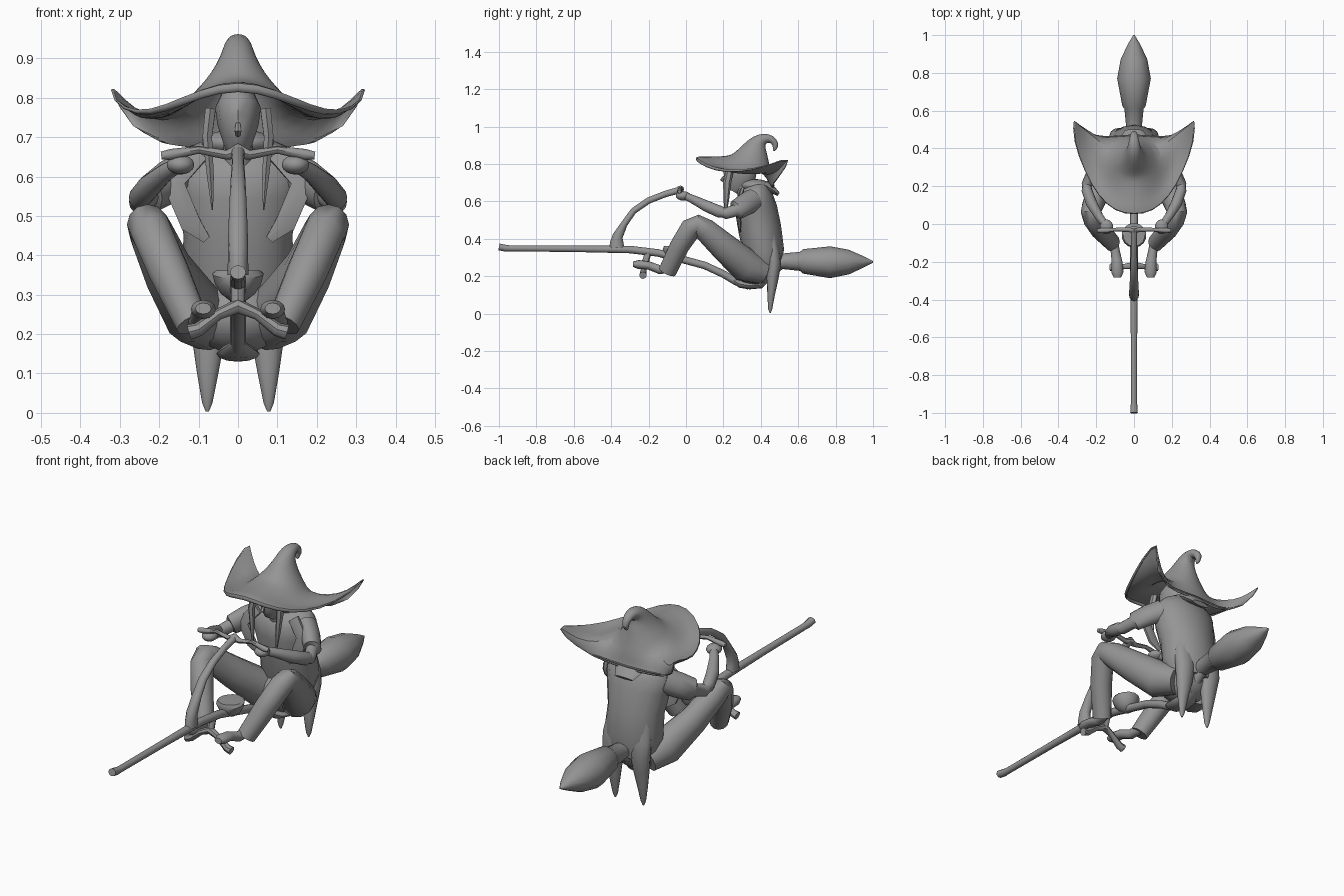
import bpy, bmesh, math
from mathutils import Vector

mat = bpy.data.materials.new("clay_grey")
mat.diffuse_color = (0.3, 0.3, 0.3, 1)
X, Z = Vector((1, 0, 0)), Vector((0, 0, 1))


def loft(rings):
    """Skin a list of equal-length point rings."""
    bm = bmesh.new()
    vs = [[bm.verts.new(p) for p in r] for r in rings]
    n = len(vs[0])
    for a, b in zip(vs, vs[1:]):
        for i in range(n):
            j = (i + 1) % n
            bm.faces.new((a[i], a[j], b[j], b[i]))
    return bm, vs


def finish(name, bm):
    bmesh.ops.recalc_face_normals(bm, faces=bm.faces)
    me = bpy.data.meshes.new(name)
    bm.to_mesh(me)
    bm.free()
    me.materials.append(mat)
    ob = bpy.data.objects.new(name, me)
    bpy.context.collection.objects.link(ob)
    return ob


def tube_rings(pts, ref, n, start=0.0):
    """Each point is x, y, z, radius across ref, radius along ref."""
    rings = []
    P = [Vector(p[:3]) for p in pts]
    for k, p in enumerate(pts):
        t = (P[min(k + 1, len(P) - 1)] - P[max(k - 1, 0)]).normalized()
        u = ref.cross(t).normalized()
        v = t.cross(u)
        ra, rb = p[3], p[-1]
        rings.append([P[k] + u * ra * math.cos(start + 2 * math.pi * i / n)
                      + v * rb * math.sin(start + 2 * math.pi * i / n) for i in range(n)])
    return rings


def tube(name, pts, ref=X, n=12):
    bm, vs = loft(tube_rings(pts, ref, n))
    bm.faces.new(vs[0])
    bm.faces.new(vs[-1])
    return finish(name, bm)


def blob(name, loc, size):
    bm = bmesh.new()
    bmesh.ops.create_uvsphere(bm, u_segments=14, v_segments=9, radius=1)
    for v in bm.verts:
        v.co = Vector(loc) + Vector([c * s for c, s in zip(v.co, size)])
    return finish(name, bm)


def pair(name, pts, ref=X, n=12):
    """Left and right copies of a tube."""
    for s, side in ((1, "right"), (-1, "left")):
        tube(f"{name}_{side}", [(s * p[0], *p[1:]) for p in pts], ref, n)


# Broom: bent handle, saddle and bristle head
tube("broom_handle", [(0, -1, .357, .018, .02), (0, -.965, .35, .018), (0, -.94, .349, .016),
                      (0, -.6, .347, .017), (0, -.3, .343, .02), (0, -.15, .325, .02),
                      (0, 0, .285, .02), (0, .1, .258, .02), (0, .2, .212, .02),
                      (0, .27, .17, .02), (0, .33, .15, .02), (0, .4, .16, .02),
                      (0, .45, .22, .025), (0, .52, .278, .03)])
tube("saddle", [(0, .255, .175, .012, .02), (0, .29, .158, .02, .045), (0, .34, .15, .02, .055),
                (0, .4, .155, .02, .05), (0, .43, .18, .015, .03)])
tube("broom_head", [(0, .49, .275, .035), (0, .53, .28, .043), (0, .61, .28, .051),
                    (0, .625, .28, .065, .062), (0, .77, .275, .085, .089),
                    (0, .87, .276, .066, .071), (0, .95, .277, .03, .034), (0, 1, .277, .004)])

# Steering stem, handlebar and foot rest
tube("steering_stem", [(0, -.37, .35, .04, .027), (0, -.37, .38, .036, .026),
                       (0, -.365, .415, .028, .026), (0, -.33, .48, .018, .024),
                       (0, -.28, .55, .017, .021), (0, -.2, .605, .017, .018),
                       (0, -.11, .64, .017, .015), (0, -.02, .665, .018, .018)])
tube("handlebar", [(-.195, -.035, .653, .01), (-.17, -.035, .656, .014),
                   (-.1, -.03, .668, .01), (-.03, -.03, .655, .012), (0, -.03, .665, .02),
                   (.03, -.03, .655, .012), (.1, -.03, .668, .01),
                   (.17, -.035, .656, .014), (.195, -.035, .653, .01)], Z, 8)
tube("foot_rest", [(-.125, -.23, .205, .02), (-.1, -.23, .212, .018), (-.05, -.225, .25, .014),
                   (0, -.22, .272, .02), (.05, -.225, .25, .014),
                   (.1, -.23, .212, .018), (.125, -.23, .205, .02)], Z, 8)
tube("foot_rest_bracket", [(0, -.2, .335, .018), (0, -.22, .265, .018)], X, 8)
tube("cup", [(0, -.045, .285, .02), (0, -.05, .305, .045), (0, -.055, .33, .06),
             (0, -.06, .352, .066), (0, -.06, .362, .058)], X, 14)

# Body
tube("torso", [(0, .42, .24, .085, .11), (0, .415, .33, .11, .145), (0, .395, .45, .115, .138),
               (0, .375, .56, .113, .16), (0, .365, .625, .1, .168),
               (0, .36, .665, .08, .135), (0, .34, .69, .05, .06)], X, 16)
blob("pelvis", (0, .37, .245), (.125, .115, .095))
tube("neck", [(0, .32, .62, .04), (0, .29, .71, .035)])
tube("head", [(0, .25, .655, .025, .018), (0, .265, .68, .065, .036), (0, .285, .73, .088, .052),
              (0, .295, .775, .085, .058), (0, .31, .815, .055, .04)])
tube("nose", [(0, .205, .735, .006), (0, .192, .715, .01), (0, .205, .705, .006)], X, 6)
pair("lapel", [(.1, .3, .66, .012, .03), (.165, .275, .585, .012, .035),
               (.12, .285, .48, .012, .03), (.08, .288, .44, .006, .012)], X, 6)
pair("coat_tail", [(.065, .455, .42, .03, .05), (.073, .466, .33, .037, .058),
                   (.077, .472, .27, .037, .052), (.075, .463, .19, .032, .042),
                   (.077, .455, .1, .02, .027), (.078, .45, .025, .011, .013),
                   (.078, .45, .003, .003, .004)])

# Legs, shoes, arms and hands
pair("leg", [(.07, .41, .22, .065, .07), (.11, .32, .255, .09, .08),
             (.178, .2, .36, .075, .064), (.218, .1, .45, .062, .057),
             (.229, .06, .478, .052, .053), (.22, .03, .46, .058, .052),
             (.176, -.035, .36, .052, .052), (.115, -.1, .225, .048, .043)])
pair("shoe", [(.11, -.08, .245, .025), (.1, -.14, .235, .024), (.09, -.2, .258, .022, .028),
              (.088, -.255, .263, .024, .032), (.088, -.283, .265, .014, .02)])
pair("upper_arm", [(.13, .36, .61, .06, .05), (.18, .32, .585, .06, .045),
                   (.225, .27, .555, .053, .04), (.228, .262, .551, .032, .028),
                   (.25, .21, .535, .03, .028), (.25, .185, .542, .022, .024)])
pair("forearm", [(.25, .225, .535, .02), (.25, .18, .545, .032, .028),
                 (.225, .11, .575, .03), (.185, .04, .61, .023), (.155, 0, .628, .02)])
for s, side in ((1, "right"), (-1, "left")):
    blob(f"hand_{side}", (s * .146, -.015, .63), (.036, .04, .025))

# Hair
blob("hair_back", (0, .37, .685), (.095, .08, .035))
tube("hair_tail", [(0, .42, .69, .025, .07), (0, .455, .668, .022, .075), (0, .495, .638, .01, .05)])
pair("hair_lock", [(.07, .235, .77, .02, .015), (.078, .22, .7, .022, .014),
                   (.07, .215, .6, .014, .01), (.065, .21, .515, .002)], X, 6)

# Hat: sagging swept brim with a front lip, lofted into a crown with a curled tip
half = [(0, .04, .85), (.1, .055, .828), (.195, .14, .785), (.265, .27, .77), (.33, .44, .8),
        (.326, .585, .865), (.275, .485, .715), (.15, .455, .685), (0, .485, .69)]
edge = [Vector(p) for p in half + [(-x, y, z) for x, y, z in half[-2:0:-1]]]
crown = tube_rings([(0, .345, .765, .12, .135), (0, .352, .805, .1, .107), (0, .362, .855, .08, .07),
                    (0, .378, .9, .058, .046), (0, .4, .932, .036, .036),
                    (0, .44, .941, .024, .027), (0, .472, .923, .02, .02),
                    (0, .482, .895, .017, .016), (0, .468, .868, .006, .006)], X, 16, math.pi)
# match each crown ring to the brim direction
a0 = crown[0]
front = min(range(16), key=lambda i: a0[i].y)
step = 1 if a0[(front + 4) % 16].x > 0 else -1
crown = [[r[(front + step * i) % 16] for i in range(16)] for r in crown]
lean = [(1 + math.cos(math.tau * i / 16)) / 2 for i in range(16)]
for ring, rise in zip(crown, (.06, .035, .01)):
    for p, w in zip(ring, lean):
        p.z += rise * w * w
sag = [math.sqrt(max(0, 1 - w)) * (1 if w > .1 else .5) for w in lean]
mids = [[c.lerp(e, f) - Z * d * s for c, e, s in zip(crown[0], edge, sag)]
        for f, d in ((.7, .055), (.35, .05))]
lip = [e + Vector((-.01 * e.x / .3, .012, -.032)) * w for e, w in zip(edge, lean)]
lip = [p if (p - e).length > .004 else e.lerp(m, .05) for p, e, m in zip(lip, edge, mids[0])]
bm, vs = loft([lip, edge] + mids + crown)
bm.faces.new(vs[-1])
hat = finish("hat", bm)
m = hat.modifiers.new("thickness", 'SOLIDIFY')
m.thickness = .012
m = hat.modifiers.new("smooth", 'SUBSURF')
m.levels = m.render_levels = 1

# Smooth shading with sharp edges kept
for ob in bpy.context.collection.objects:
    ob.select_set(True)
bpy.context.view_layer.objects.active = hat
bpy.ops.object.shade_smooth_by_angle(angle=math.radians(45))
